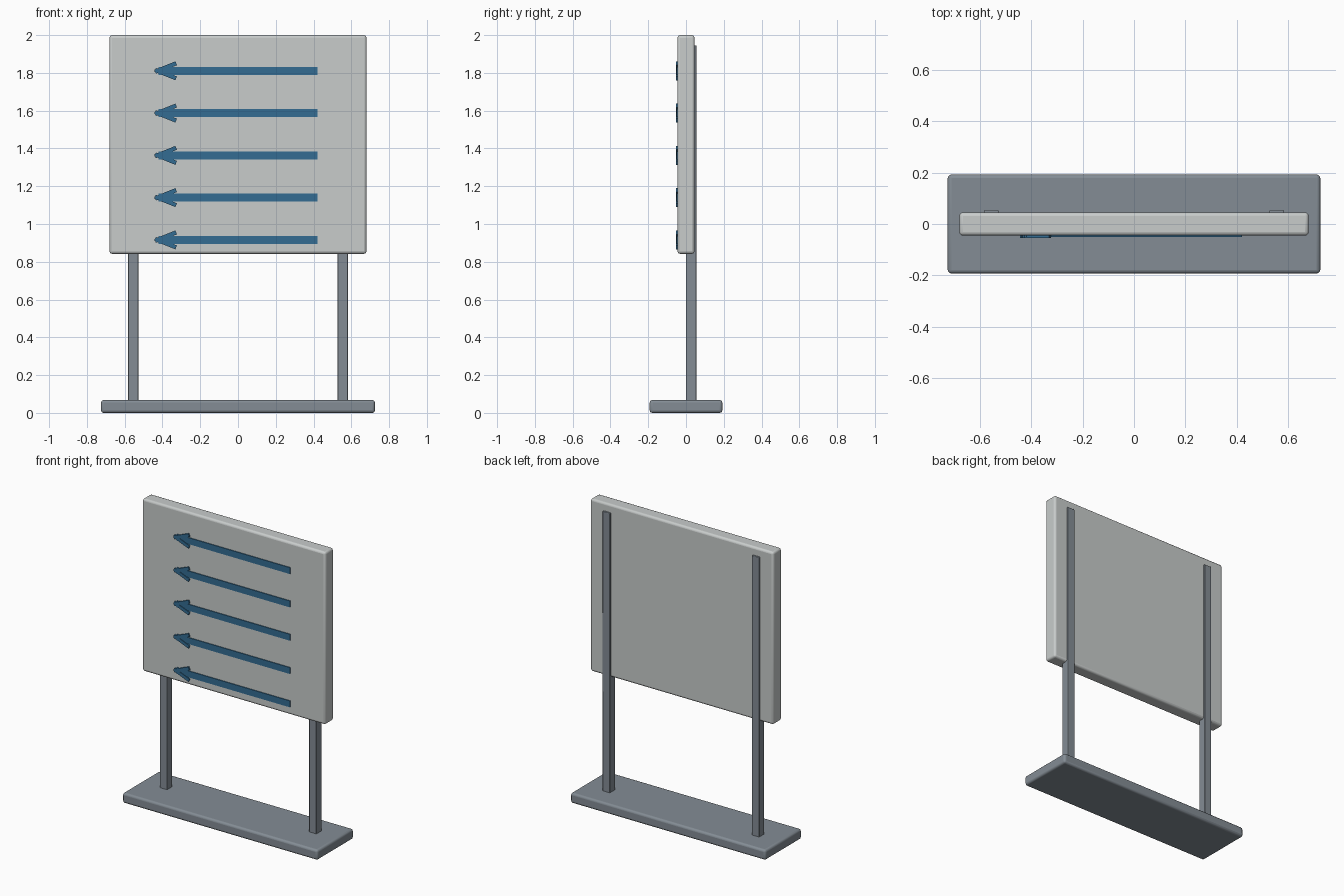
import bpy
import math

if "Cube" in bpy.data.objects:
    bpy.data.objects.remove(bpy.data.objects["Cube"])


def material(name, rgb):
    m = bpy.data.materials.new(name)
    m.diffuse_color = (*rgb, 1.0)
    m.use_nodes = True
    m.node_tree.nodes["Principled BSDF"].inputs["Base Color"].default_value = m.diffuse_color
    return m


GREY = material("steel grey", (0.23, 0.265, 0.30))
WHITE = material("board light grey", (0.58, 0.605, 0.60))
BLUE = material("arrow blue", (0.033, 0.15, 0.29))


def box(name, center, size, mat, bevel=0.0, tilt=0.0):
    bpy.ops.mesh.primitive_cube_add(size=1, location=center)
    ob = bpy.context.object
    ob.name = name
    ob.scale = size
    bpy.ops.object.transform_apply(location=False, rotation=False, scale=True)
    ob.rotation_euler[1] = tilt
    ob.data.materials.append(mat)
    if bevel:
        mod = ob.modifiers.new("soft edges", 'BEVEL')
        mod.width = bevel
        mod.segments = 3
        bpy.ops.object.shade_smooth_by_angle(angle=math.radians(35))
    return ob


# Base plate and board
box("base_plate", (0, 0, 0.034), (1.45, 0.385, 0.068), GREY, 0.014)
box("board", (0, 0, 1.421), (1.36, 0.09, 1.158), WHITE, 0.014)

# Two posts running up the back of the board
for side, label in ((-1, "left"), (1, "right")):
    box(label + "_post", (side * 0.555, 0.0275, 0.998), (0.055, 0.055, 1.896), GREY, 0.004)

# Five arrows pointing left: a flat shaft and two tilted barbs
for i in range(5):
    z = 1.811 - i * 0.2238
    box(f"arrow_shaft_{i + 1}", (0, -0.0465, z), (0.84, 0.008, 0.043), BLUE)
    for s, label in ((1, "upper"), (-1, "lower")):
        box(f"arrow_{label}_barb_{i + 1}", (-0.383, -0.0495, z + s * 0.0175),
            (0.12, 0.0095, 0.022), BLUE, tilt=-s * math.radians(22))
